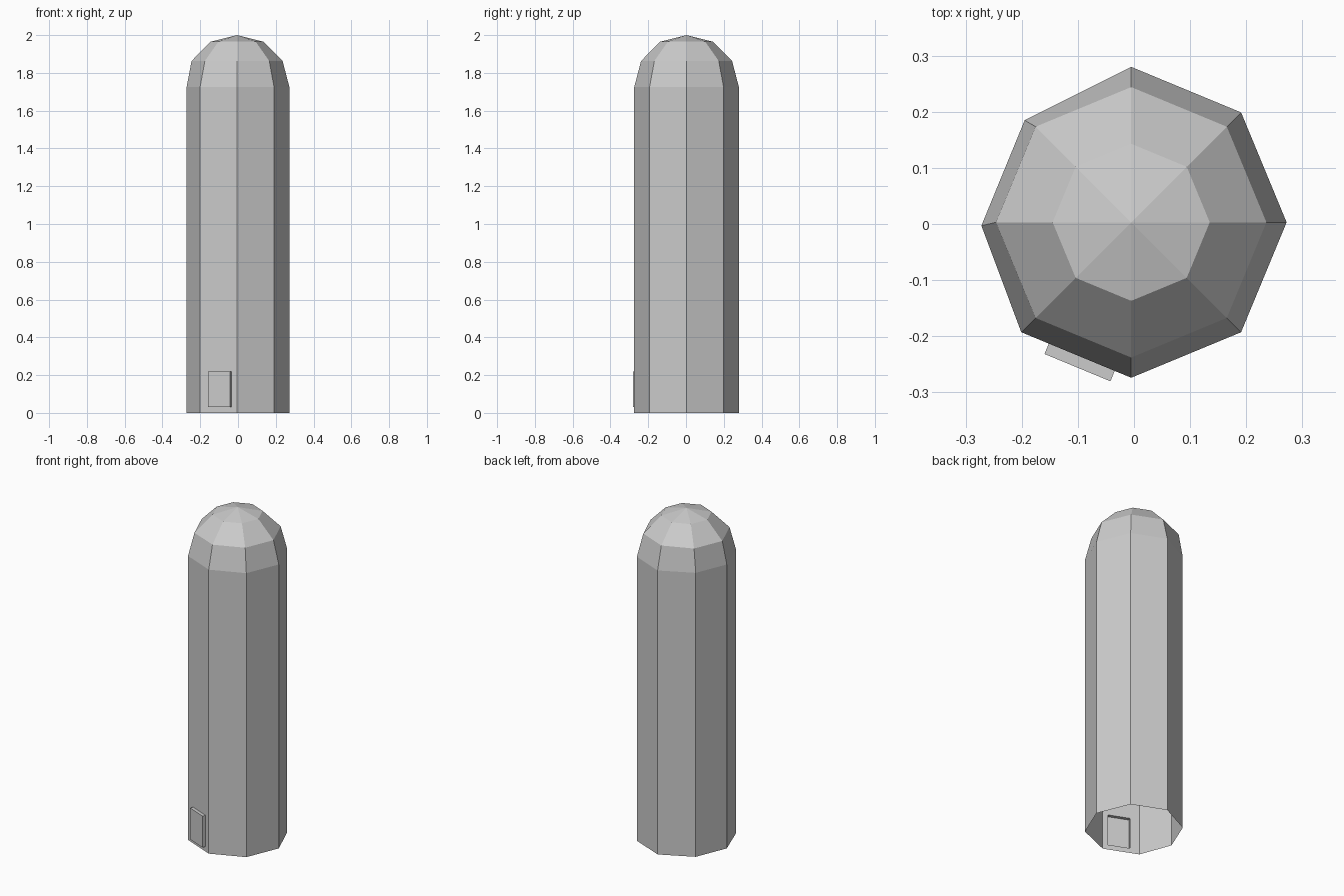
import bpy, bmesh
from math import sin, cos, pi
from mathutils import Vector

if "Cube" in bpy.data.objects:
    bpy.data.objects.remove(bpy.data.objects["Cube"])

CX, CY, N = -0.005, 0.003, 8
PROFILE = [(0.277, 0.0), (0.277, 1.725), (0.241, 1.863), (0.14, 1.965)]
# slight lean of two shaft corners at the rear left
NUDGE = {3: (0.006, -0.014), 4: (0.01, -0.006)}

bm = bmesh.new()

# Octagonal shell: stacked rings closed by an apex, open underneath
rings = []
for level, (r, z) in enumerate(PROFILE):
    ring = []
    for i in range(N):
        dx, dy = NUDGE.get(i, (0, 0)) if level < 2 else (0, 0)
        a = 2 * pi * i / N
        ring.append(bm.verts.new((CX + r * cos(a) + dx, CY + r * sin(a) + dy, z)))
    rings.append(ring)
apex = bm.verts.new((CX, CY, 2.0))

DOOR_SIDE = 5  # wall at the front left
for level in range(len(rings) - 1):
    lo, hi = rings[level], rings[level + 1]
    for i in range(N):
        if level == 0 and i == DOOR_SIDE:
            continue
        j = (i + 1) % N
        bm.faces.new((lo[i], lo[j], hi[j], hi[i]))
for i in range(N):
    bm.faces.new((rings[-1][i], rings[-1][(i + 1) % N], apex))

# Door wall: frame around the doorway, with the door panel pushed outwards
i, j = DOOR_SIDE, DOOR_SIDE + 1
outer = [rings[0][i], rings[0][j], rings[1][j], rings[1][i]]
a, b = outer[0].co.copy(), outer[1].co.copy()
along = b - a
normal = along.cross(Vector((0, 0, 1))).normalized()
hole = [bm.verts.new(a + along * t + Vector((0, 0, z)))
        for t, z in ((0.25, 0.03), (0.85, 0.03), (0.85, 0.22), (0.25, 0.22))]
panel = [bm.verts.new(v.co + normal * 0.02) for v in hole]
for k in range(4):
    m = (k + 1) % 4
    bm.faces.new((outer[k], outer[m], hole[m], hole[k]))
    bm.faces.new((hole[k], hole[m], panel[m], panel[k]))
bm.faces.new(panel)

bm.normal_update()
mesh = bpy.data.meshes.new("tower_shell")
bm.to_mesh(mesh)
bm.free()
bpy.context.collection.objects.link(bpy.data.objects.new("tower_shell", mesh))
